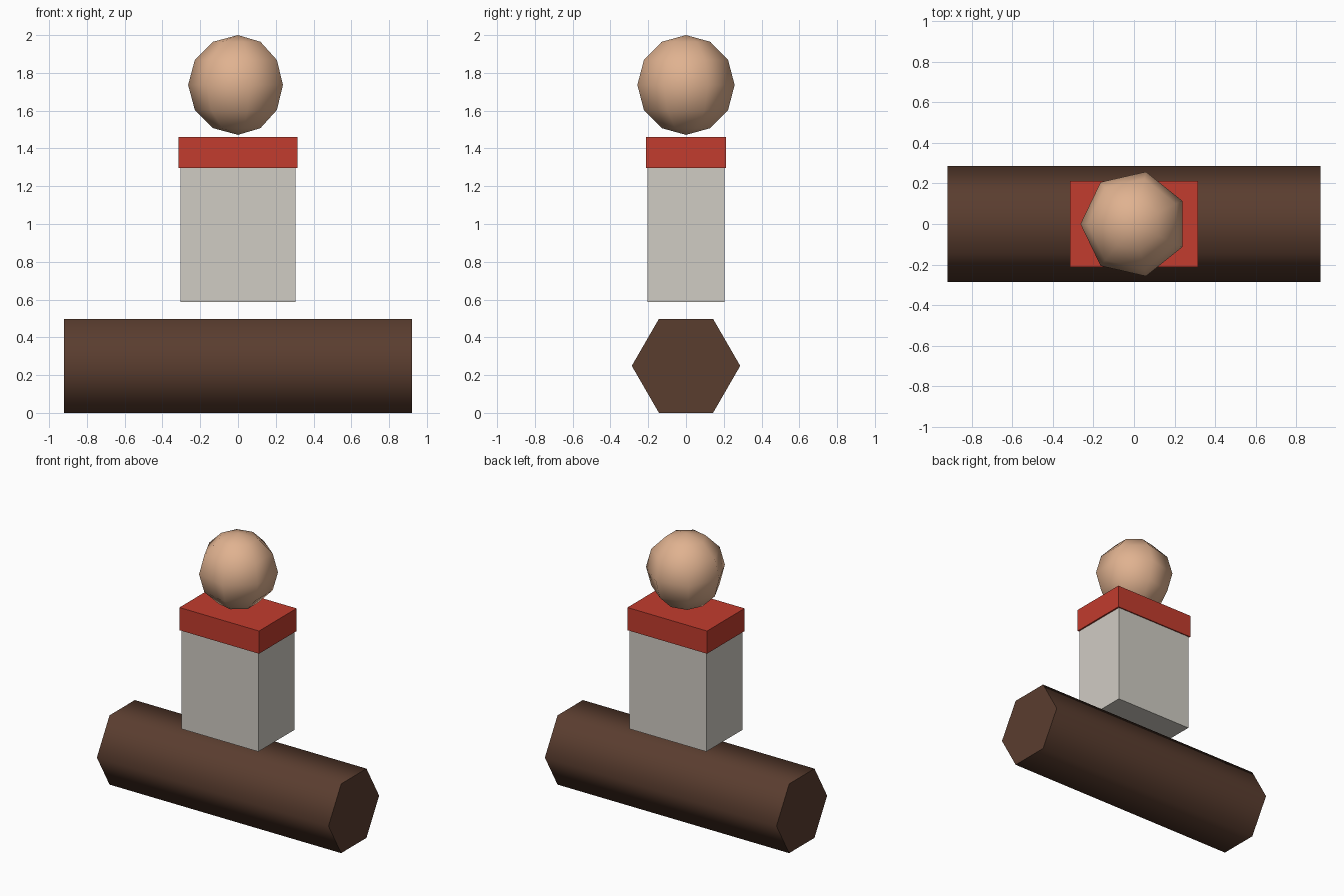
import bpy
from math import radians, pi

cube = bpy.data.objects.get("Cube")
if cube:
    bpy.data.objects.remove(cube, do_unlink=True)


def linear(c):
    c /= 255
    return c / 12.92 if c <= 0.04045 else ((c + 0.055) / 1.055) ** 2.4


def material(name, rgb):
    mat = bpy.data.materials.new(name)
    mat.use_nodes = True
    color = (*[linear(c) for c in rgb], 1)
    mat.diffuse_color = color
    mat.node_tree.nodes["Principled BSDF"].inputs["Base Color"].default_value = color
    return mat


def finish(name, mat, smooth_angle=None):
    obj = bpy.context.object
    obj.name = obj.data.name = name
    obj.data.materials.append(mat)
    bpy.ops.object.transform_apply(location=False, rotation=True, scale=True)
    if smooth_angle:
        bpy.ops.object.shade_smooth_by_angle(angle=radians(smooth_angle))
    return obj


def box(name, mat, width, depth, bottom, top):
    bpy.ops.mesh.primitive_cube_add(size=1, location=(0, 0, (bottom + top) / 2))
    bpy.context.object.scale = (width, depth, top - bottom)
    return finish(name, mat)


brown = material("dark brown", (90, 61, 47))
grey = material("warm light grey", (208, 204, 196))
red = material("red", (194, 60, 46))
skin = material("light tan", (224, 178, 144))

# Six-sided log lying along x, corners pointing front and back
bpy.ops.mesh.primitive_cylinder_add(
    vertices=6, radius=0.287, depth=1.84,
    location=(0, 0, 0.249), rotation=(0, pi / 2, 0))
finish("log_base", brown, 65)

# Torso and shoulder slab
box("torso", grey, 0.61, 0.41, 0.588, 1.297)
box("shoulder_slab", red, 0.632, 0.426, 1.297, 1.46)

# Low-poly head
bpy.ops.mesh.primitive_uv_sphere_add(
    segments=7, ring_count=6, radius=0.264, location=(0, 0, 1.736),
    rotation=(0, 0, pi / 2))
finish("head", skin, 70)
